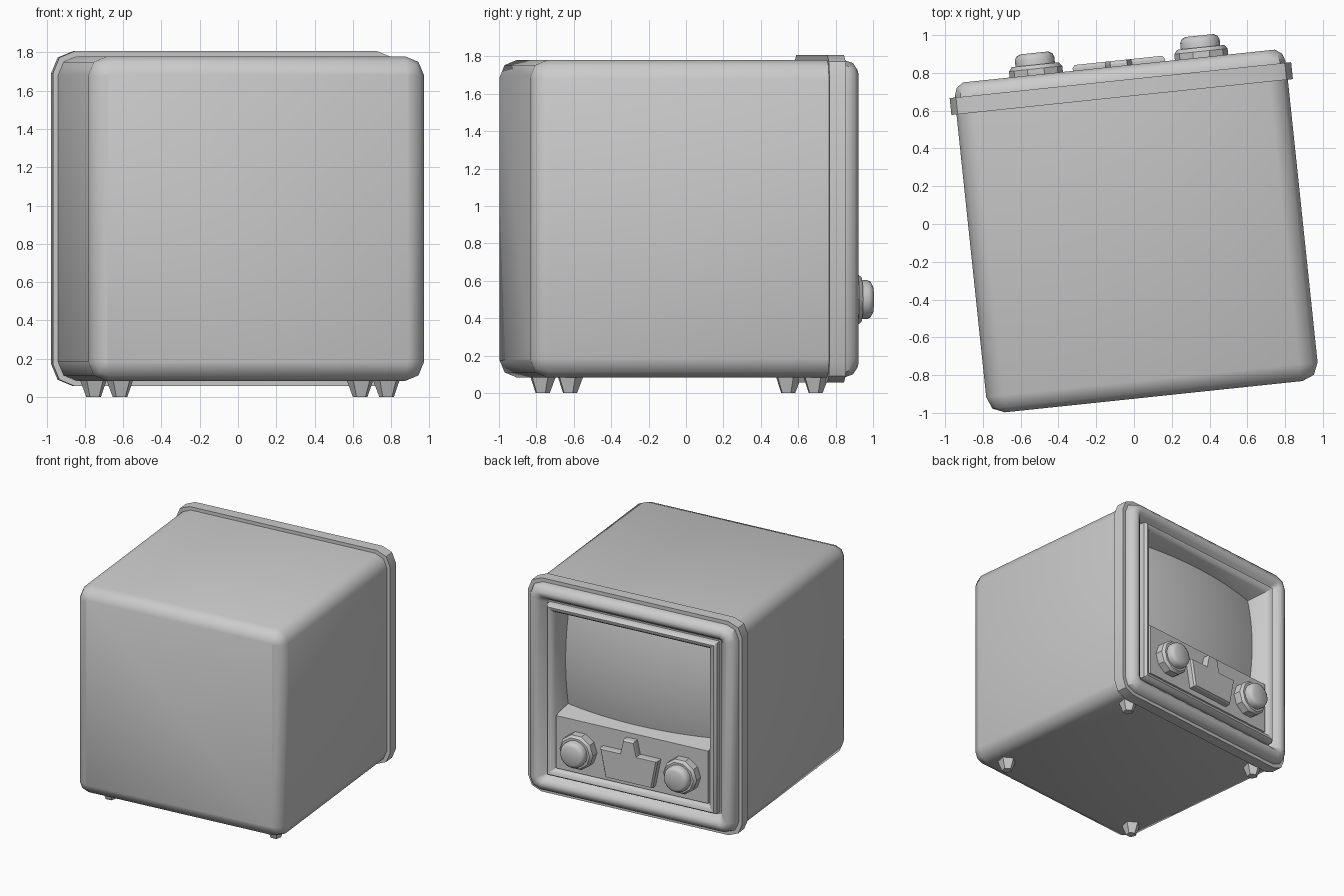
import bpy, bmesh, math
from mathutils import Matrix

if "Cube" in bpy.data.objects:
    bpy.data.objects.remove(bpy.data.objects["Cube"])

TURN = math.radians(6)      # the whole set is turned slightly on its feet
OX, CZ = 0.008, 0.932       # centre line of the cabinet


def finish(name, bm, smooth=None):
    me = bpy.data.meshes.new(name)
    bm.to_mesh(me)
    bm.free()
    ob = bpy.data.objects.new(name, me)
    bpy.context.collection.objects.link(ob)
    ob.rotation_euler.z = TURN
    if smooth:
        bpy.ops.object.select_all(action='DESELECT')
        ob.select_set(True)
        bpy.context.view_layer.objects.active = ob
        bpy.ops.object.shade_smooth_by_angle(angle=math.radians(smooth))
    return ob


def rounded(hw, hh, r, y, seg=2):
    """Rounded rectangle ring in the xz plane."""
    pts = []
    for k, (sx, sz) in enumerate([(1, 1), (-1, 1), (-1, -1), (1, -1)]):
        for i in range(seg + 1):
            t = math.pi / 2 * (k + i / seg)
            pts.append((OX + sx * (hw - r) + r * math.cos(t), y,
                        CZ + sz * (hh - r) + r * math.sin(t)))
    return pts


def circle(cx, cz, r, y, n):
    return [(cx + r * math.cos(2 * math.pi * i / n), y,
             cz + r * math.sin(2 * math.pi * i / n)) for i in range(n)]


def loft(name, rings, smooth=None, first=False, last=False):
    bm = bmesh.new()
    vs = [[bm.verts.new(p) for p in ring] for ring in rings]
    n = len(vs[0])
    for a, b in zip(vs, vs[1:]):
        for i in range(n):
            j = (i + 1) % n
            bm.faces.new((a[i], b[i], b[j], a[j]))
    if first:
        bm.faces.new(vs[0])
    if last:
        bm.faces.new(vs[-1][::-1])
    return finish(name, bm, smooth)


# cabinet with rounded closed end
W, H, R = 0.882, 0.848, 0.10
stations = []
for i in range(3):
    t = math.pi / 4 * i
    inset = 0.09 * (1 - math.sin(t))
    stations.append(rounded(W - inset, H - inset, R - inset, -0.92 + 0.09 * (1 - math.cos(t))))
stations.append(rounded(W, H, R, 0.70))
loft("cabinet", stations, 50, first=True)

# raised band around the cabinet
loft("cabinet_band", [rounded(hw, hh, r, y) for hw, hh, r, y in [
    (0.87, 0.836, 0.09, 0.675), (0.909, 0.875, 0.115, 0.675),
    (0.909, 0.875, 0.115, 0.765), (0.87, 0.836, 0.09, 0.765)]], 30)

# rolled front frame, groove, inner rim and recess wall
loft("front_frame", [rounded(*s) for s in [
    (0.88, 0.846, 0.10, 0.70), (0.88, 0.846, 0.10, 0.775), (0.866, 0.832, 0.09, 0.815),
    (0.83, 0.796, 0.06, 0.84), (0.80, 0.768, 0.04, 0.838), (0.775, 0.745, 0.03, 0.82),
    (0.735, 0.712, 0.01, 0.77), (0.722, 0.70, 0.004, 0.77), (0.722, 0.70, 0.004, 0.815),
    (0.705, 0.685, 0.004, 0.835), (0.68, 0.66, 0.004, 0.83), (0.655, 0.64, 0.004, 0.80),
    (0.625, 0.615, 0.004, 0.60)]], 40)

# bulging screen
bm = bmesh.new()
bmesh.ops.create_grid(bm, x_segments=16, y_segments=12, size=1)
for v in bm.verts:
    u, w = v.co.x, v.co.y
    v.co = (OX - u * 0.66, 0.745 - 0.07 * u * u - 0.05 * w * w, 1.13 + w * 0.45)
finish("screen", bm, 40)

# control panel with sloping top
bm = bmesh.new()
bmesh.ops.create_cube(bm, size=1)
for v in bm.verts:
    front, top = v.co.y > 0, v.co.z > 0
    v.co = (OX + v.co.x * 1.29, 0.81 if front else 0.62,
            (0.73 if front else 0.77) if top else 0.30)
finish("control_panel", bm)

# centre plate with a tab on top
half = [(0.20, 0.345), (0.245, 0.575), (0.07, 0.575), (0.045, 0.69)]
outline = half + [(-x, z) for x, z in reversed(half)]
loft("centre_plate", [[(OX + x * s, y, 0.5 + (z - 0.5) * s) for x, z in outline]
                      for y, s in [(0.79, 1), (0.855, 1), (0.87, 0.95)]], last=True)

# knobs: faceted base and rounded cap
for side, label in ((-1, "left"), (1, "right")):
    x = OX + side * 0.44
    loft(label + "_knob_base", [circle(x, 0.50, r, y, 10) for r, y in
         [(0.142, 0.79), (0.142, 0.872), (0.125, 0.893)]], 30, last=True)
    loft(label + "_knob_cap", [circle(x, 0.50, r, y, 16) for r, y in
         [(0.105, 0.88), (0.105, 0.925), (0.096, 0.945), (0.075, 0.956)]], 50, last=True)

# tapered five-sided feet
for sx, lx in ((-1, "left"), (1, "right")):
    for y, ly in ((-0.70, "front"), (0.62, "back")):
        bm = bmesh.new()
        bmesh.ops.create_cone(bm, cap_ends=True, segments=5, radius1=0.04, radius2=0.078,
                              depth=0.10, matrix=Matrix.Translation((OX + sx * 0.70, y, 0.05)))
        finish(f"{ly}_{lx}_foot", bm)
